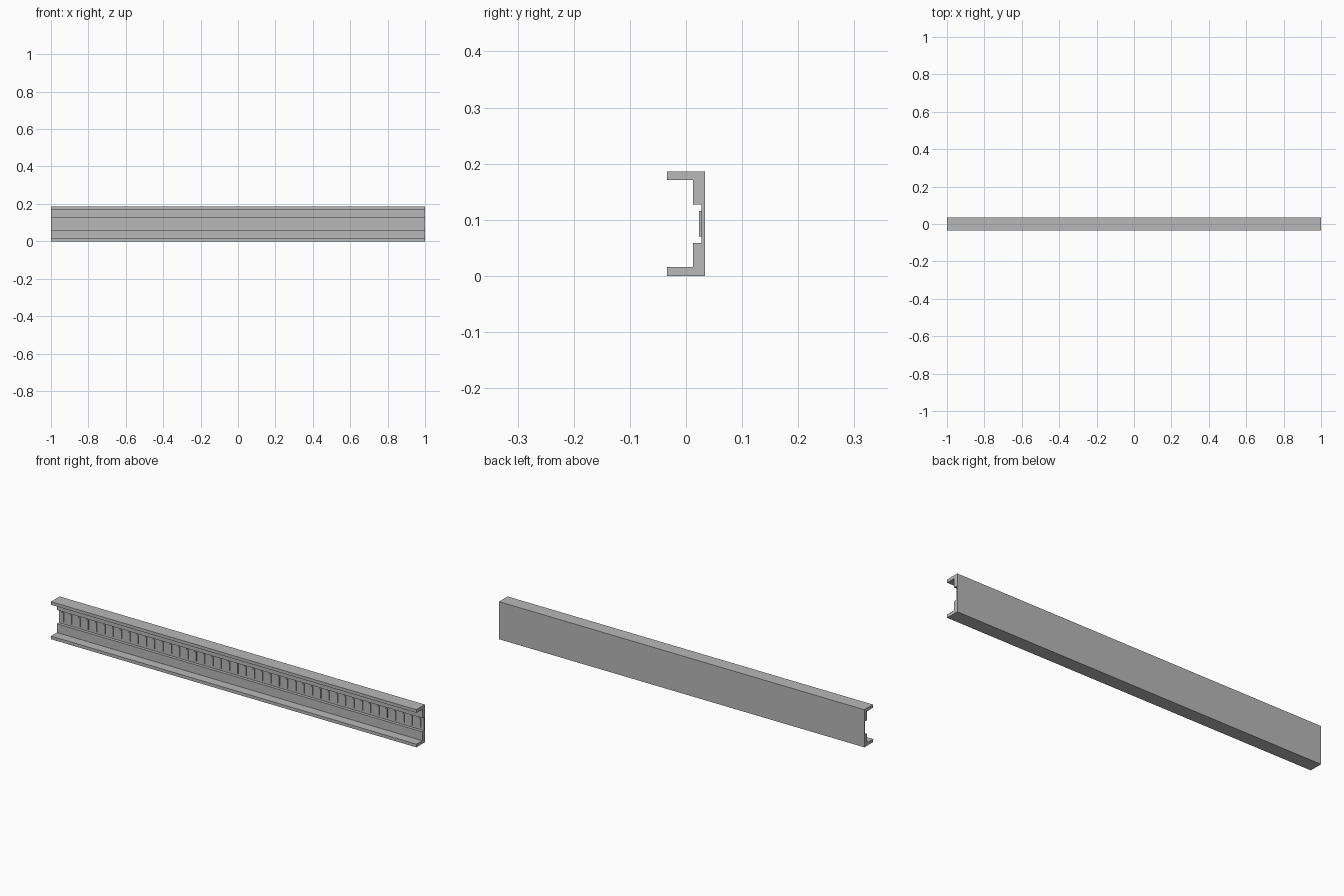
import bpy
import bmesh

if "Cube" in bpy.data.objects:
    bpy.data.objects.remove(bpy.data.objects["Cube"], do_unlink=True)

# Overall dimensions
HALF_LEN = 1.0
HEIGHT = 0.186
FRONT, BACK = -0.0335, 0.0335
WEB, RECESS = 0.0125, 0.0275   # y of the web face and of the recess floor
FLANGE, SLOT = 0.0155, 0.059   # z of the lower flange top and the recess edge
RIBS, RIB_WIDTH = 44, 0.01

steel = bpy.data.materials.new("grey metal")
steel.use_nodes = True
colour = (0.48, 0.48, 0.48, 1)
steel.diffuse_color = colour
steel.node_tree.nodes["Principled BSDF"].inputs["Base Color"].default_value = colour


def make_object(name, bm):
    bmesh.ops.recalc_face_normals(bm, faces=bm.faces)
    mesh = bpy.data.meshes.new(name)
    bm.to_mesh(mesh)
    bm.free()
    mesh.materials.append(steel)
    obj = bpy.data.objects.new(name, mesh)
    bpy.context.collection.objects.link(obj)
    return obj


def add_box(bm, low, high):
    verts = bmesh.ops.create_cube(bm, size=1)["verts"]
    for v in verts:
        v.co = [(a + b) / 2 + c * (b - a) for a, b, c in zip(low, high, v.co)]


# Channel: lower half of the section mirrored upward, then swept along x
lower = [(BACK, 0), (FRONT, 0), (FRONT, FLANGE), (WEB, FLANGE), (WEB, SLOT), (RECESS, SLOT)]
section = lower + [(y, HEIGHT - z) for y, z in reversed(lower)]
bm = bmesh.new()
end = bm.faces.new([bm.verts.new((-HALF_LEN, y, z)) for y, z in section])
sweep = bmesh.ops.extrude_face_region(bm, geom=[end], use_keep_orig=True)["geom"]
moved = [g for g in sweep if isinstance(g, bmesh.types.BMVert)]
bmesh.ops.translate(bm, verts=moved, vec=(2 * HALF_LEN, 0, 0))
make_object("channel_rail", bm)

# Row of small upright ribs on the recess floor
bm = bmesh.new()
pitch = 2 * HALF_LEN / RIBS
for i in range(RIBS):
    x = -HALF_LEN + (i + 0.5) * pitch
    add_box(bm, (x - RIB_WIDTH / 2, 0.023, 0.07),
            (x + RIB_WIDTH / 2, RECESS + 0.001, HEIGHT - 0.07))
make_object("recess_ribs", bm)
